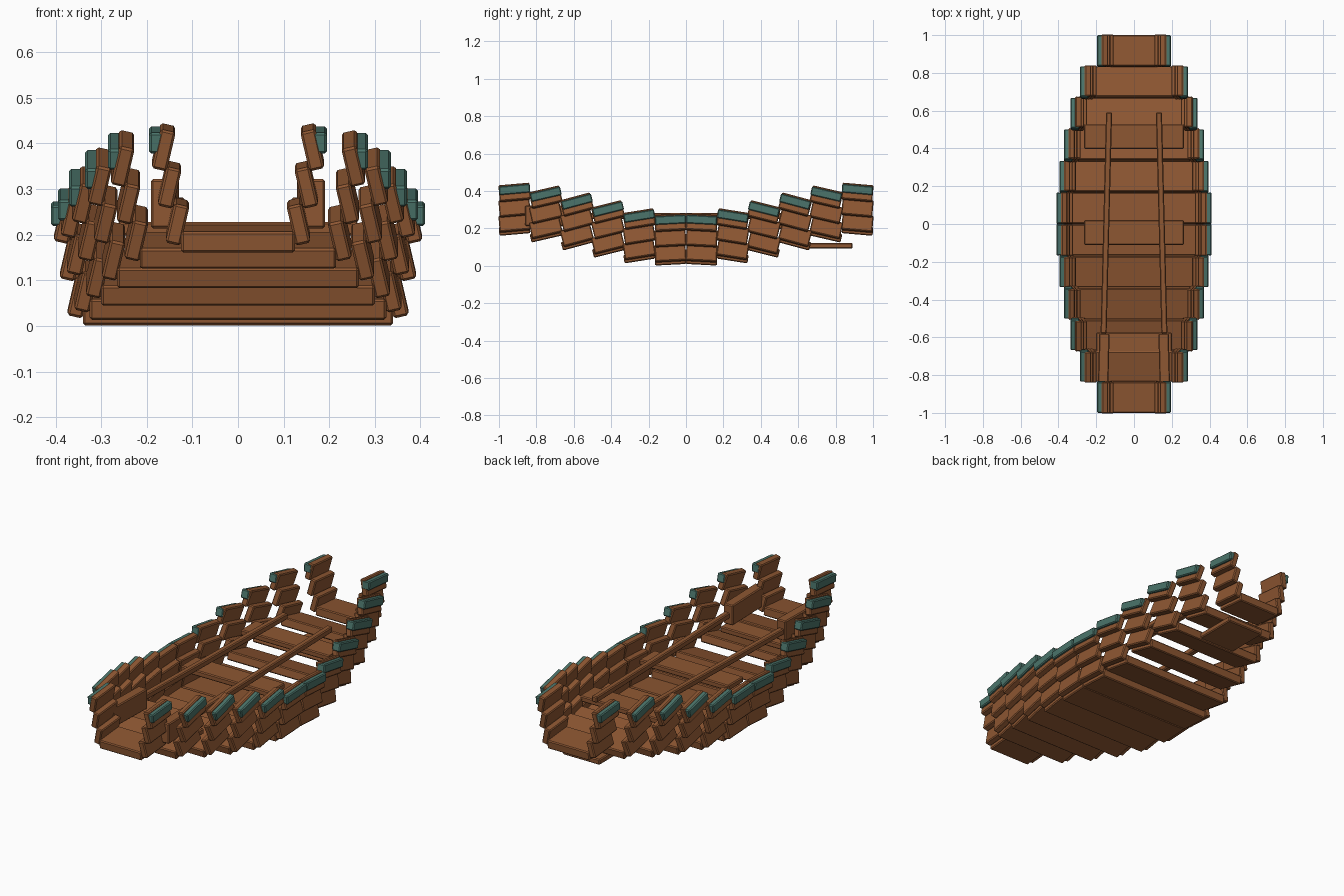
import bpy, bmesh, math
from mathutils import Matrix, Vector

if "Cube" in bpy.data.objects:
    bpy.data.objects.remove(bpy.data.objects["Cube"])


def material(name, rgb):
    m = bpy.data.materials.new(name)
    m.diffuse_color = (*rgb, 1)
    m.use_nodes = True
    m.node_tree.nodes["Principled BSDF"].inputs["Base Color"].default_value = m.diffuse_color
    return m


WOOD = material("brown wood", (0.27, 0.095, 0.032))
TEAL = material("teal paint", (0.07, 0.175, 0.145))


def box(name, size, loc, mat, rot=None, bevel=0.005):
    """Softly bevelled board."""
    bm = bmesh.new()
    bmesh.ops.create_cube(bm, size=1, matrix=Matrix.Diagonal((*size, 1)))
    bmesh.ops.bevel(bm, geom=bm.edges[:], offset=bevel, segments=1, affect='EDGES')
    bm.transform(Matrix.Translation(loc) @ (rot or Matrix.Identity(4)))
    me = bpy.data.meshes.new(name)
    bm.to_mesh(me)
    bm.free()
    me.materials.append(mat)
    ob = bpy.data.objects.new(name, me)
    bpy.context.collection.objects.link(ob)
    return ob


# Hull sections from midship to the ends: floor half width, lift, pitch angle
SECTIONS = [
    (0.340, 0.000, 3), (0.325, 0.020, 9), (0.300, 0.057, 14),
    (0.265, 0.097, 15), (0.215, 0.137, 13), (0.125, 0.162, 5),
]
# Overlapping side planks: outward offset, height
STRAKES = [(0.008, 0.067), (0.025, 0.148), (0.038, 0.230)]
STEP = 1 / 6
LENGTH = 0.166

for end in (-1, 1):
    for i, (half, lift, pitch) in enumerate(SECTIONS):
        y = end * (i + 0.5) * STEP
        tilt = Matrix.Rotation(math.radians(-end * pitch), 4, 'X')
        # Bottom plank
        box("floor_plank", (2 * half, LENGTH, 0.046), (0, y, 0.0285 + lift), WOOD, tilt)
        for side in (-1, 1):
            # Three lapped side planks
            lean = tilt @ Matrix.Rotation(math.radians(-side * 13), 4, 'Y')
            for out, z in STRAKES:
                box("side_plank", (0.034, LENGTH, 0.088),
                    (side * (half + out), y, z + lift), WOOD, lean)
            # Painted rail
            box("gunwale", (0.045, LENGTH, 0.046),
                (side * (half + 0.0475), y, 0.246 + lift), TEAL, tilt)

# Rowing benches
for y in (0.463, -0.045):
    box("bench", (0.53, 0.13, 0.03), (0, y, 0.213), WOOD)
box("front_bench", (0.40, 0.13, 0.03), (0, -0.639, 0.18), WOOD)

# Stern board below the floor
box("stern_board", (0.22, 0.26, 0.03), (0, 0.76, 0.107), WOOD)

# Oars laid along the hull, slightly spread toward the front
for side in (-1, 1):
    a, b = Vector((side * 0.132, 0.59, 0.265)), Vector((side * 0.161, -0.58, 0.267))
    yaw = math.atan2(-(a.x - b.x), a.y - b.y)
    rot = Matrix.Rotation(yaw, 4, 'Z')
    box("oar_shaft", (0.032, (a - b).length, 0.032), (a + b) / 2, WOOD, rot)
    box("oar_blade", (0.055, 0.28, 0.108), (side * 0.160, -0.72, 0.268), WOOD, rot)
